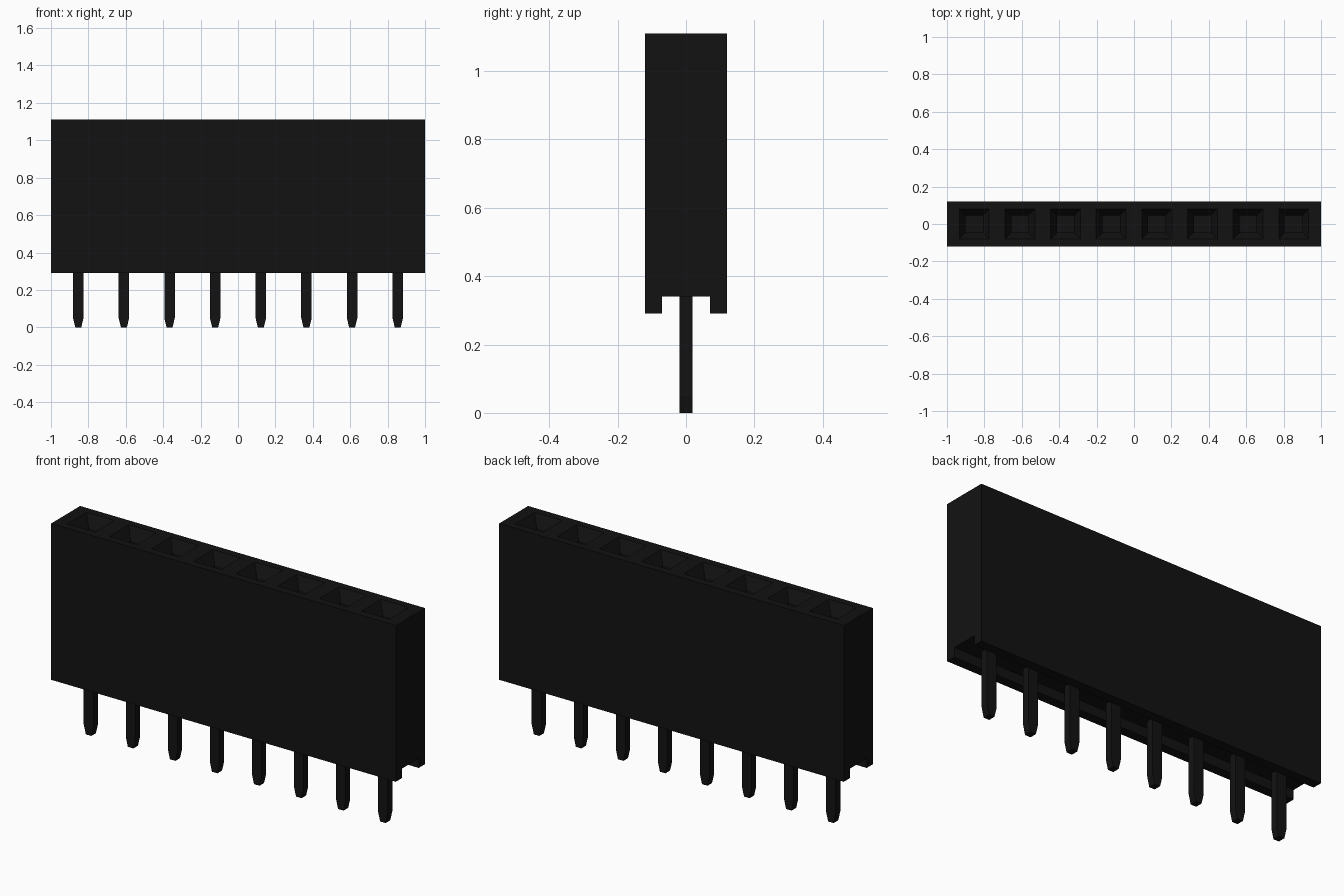
import bpy, bmesh

if "Cube" in bpy.data.objects:
    bpy.data.objects.remove(bpy.data.objects["Cube"])

N, PITCH = 8, 0.244
CENTRES = [(i - (N - 1) / 2) * PITCH for i in range(N)]

black = bpy.data.materials.new("black_plastic")
black.diffuse_color = (0.006, 0.006, 0.006, 1)
black.use_nodes = True
black.node_tree.nodes["Principled BSDF"].inputs["Base Color"].default_value = black.diffuse_color


def finish(bm, name):
    bmesh.ops.recalc_face_normals(bm, faces=bm.faces)
    mesh = bpy.data.meshes.new(name)
    bm.to_mesh(mesh)
    bm.free()
    mesh.materials.append(black)
    obj = bpy.data.objects.new(name, mesh)
    bpy.context.collection.objects.link(obj)
    return obj


def square(face, cx, half, z):
    """Snap a four-cornered face to a centred square at height z."""
    mid = face.calc_center_median()
    for v in face.verts:
        v.co = (cx + (half if v.co.x > mid.x else -half),
                half if v.co.y > 0 else -half, z)


# Housing: section with a bottom channel, swept along x one cell per socket
bm = bmesh.new()
section = [(-0.12, 0.29), (-0.07, 0.29), (-0.07, 0.34), (0.07, 0.34),
           (0.07, 0.29), (0.12, 0.29), (0.12, 1.11), (-0.12, 1.11)]
stations = [-1] + [c + PITCH / 2 for c in CENTRES[:-1]] + [1]
rings = [[bm.verts.new((x, y, z)) for y, z in section] for x in stations]
tops = []
for a, b in zip(rings, rings[1:]):
    for j in range(8):
        k = (j + 1) % 8
        f = bm.faces.new((a[j], a[k], b[k], b[j]))
        if j == 6:
            tops.append(f)
bm.faces.new(rings[0])
bm.faces.new(rings[-1])
bm.normal_update()

# Sockets: square mouth, sloped lead-in, then a straight deep hole
for face, cx in zip(tops, CENTRES):
    for half, z in ((0.08, 1.11), (0.046, 1.05), (0.046, 0.6)):
        bmesh.ops.inset_individual(bm, faces=[face], thickness=0.01)
        square(face, cx, half, z)
finish(bm, "socket_housing")

# Pins: flat strips with the tip tapered in x only
outline = [(-0.016, 0), (0.016, 0), (0.028, 0.05), (0.028, 0.36),
           (-0.028, 0.36), (-0.028, 0.05)]
for i, cx in enumerate(CENTRES):
    bm = bmesh.new()
    face = bm.faces.new([bm.verts.new((cx + x, -0.019, z)) for x, z in outline])
    out = bmesh.ops.extrude_face_region(bm, geom=[face], use_keep_orig=True)
    moved = [g for g in out["geom"] if isinstance(g, bmesh.types.BMVert)]
    bmesh.ops.translate(bm, verts=moved, vec=(0, 0.038, 0))
    finish(bm, f"pin_{i + 1}")
